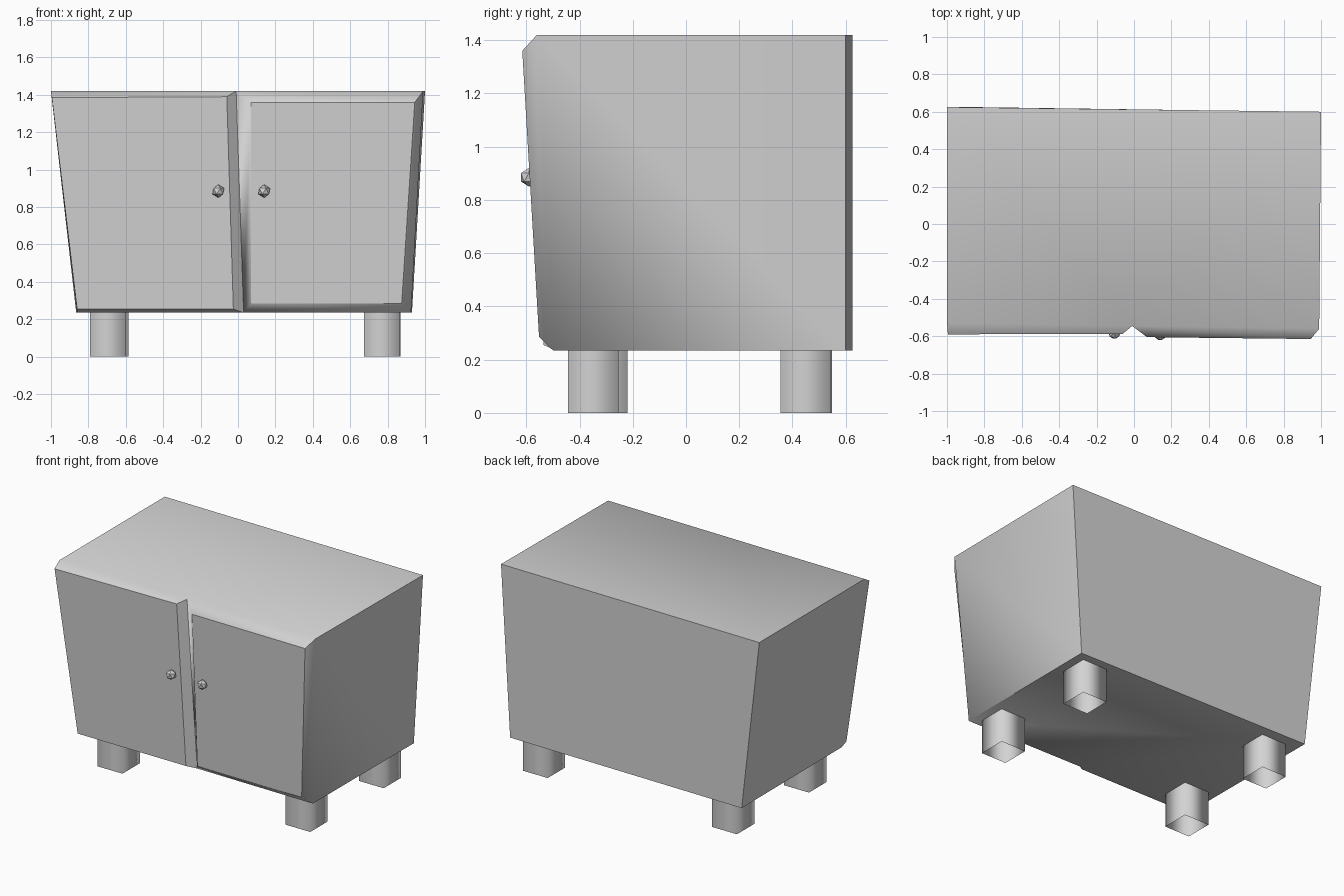
import bpy
import bmesh
import math
from mathutils import Matrix, Vector

default = bpy.data.objects.get("Cube")
if default:
    bpy.data.objects.remove(default, do_unlink=True)

grey = bpy.data.materials.new("plain grey")
grey.use_nodes = True
colour = (0.65, 0.65, 0.65, 1)
grey.diffuse_color = colour
grey.node_tree.nodes["Principled BSDF"].inputs["Base Color"].default_value = colour


def finish(name, bm):
    mesh = bpy.data.meshes.new(name)
    bm.to_mesh(mesh)
    bm.free()
    mesh.materials.append(grey)
    obj = bpy.data.objects.new(name, mesh)
    bpy.context.collection.objects.link(obj)
    return obj


# Cabinet body: tapered box whose front is split into two raised, bevelled doors
bm = bmesh.new()
TOP, BOTTOM = 1.42, 0.235


def verts(*points):
    return [bm.verts.new(p) for p in points]


back_top = verts((-1, 0.625, TOP), (1, 0.6, TOP))
back_low = verts((-0.865, 0.625, BOTTOM), (0.93, 0.6, BOTTOM))
rim_top = verts((-1, -0.53, TOP), (-0.01, -0.545, TOP), (0.99, -0.56, TOP))
rim_low = verts((-0.86, -0.48, BOTTOM), (0.03, -0.49, BOTTOM), (0.925, -0.5, BOTTOM))

# Door panels, each as top left, top right, bottom right, bottom left
panels = [
    verts((-0.995, -0.59, 1.385), (-0.06, -0.587, 1.39),
          (-0.025, -0.535, 0.255), (-0.86, -0.53, 0.255)),
    verts((0.07, -0.605, 1.36), (0.945, -0.615, 1.36),
          (0.875, -0.552, 0.285), (0.07, -0.545, 0.285)),
]

bm.faces.new(back_top + back_low[::-1])
bm.faces.new(rim_top + back_top[::-1])
bm.faces.new(rim_low + back_low[::-1])
bm.faces.new((rim_top[0], back_top[0], back_low[0], rim_low[0]))
bm.faces.new((rim_top[2], back_top[1], back_low[1], rim_low[2]))

fronts = []
for i, panel in enumerate(panels):
    fronts.append(bm.faces.new(panel))
    rim = [rim_top[i], rim_top[i + 1], rim_low[i + 1], rim_low[i]]
    for k in range(4):
        n = (k + 1) % 4
        bm.faces.new((rim[k], rim[n], panel[n], panel[k]))
bmesh.ops.recalc_face_normals(bm, faces=bm.faces[:])

# Smooth the soft bevels, keep corners and door panels crisp
for face in bm.faces:
    face.smooth = True
for edge in bm.edges:
    on_panel = any(f in fronts for f in edge.link_faces)
    edge.smooth = not on_panel and edge.calc_face_angle(0) < math.radians(62)
finish("cabinet_body", bm)


# Legs: smooth-shaded square tubes, open at the foot
def leg(name, x, y):
    bm = bmesh.new()
    height = BOTTOM + 0.01
    bmesh.ops.create_cube(
        bm, size=1,
        matrix=Matrix.Translation((x, y, height / 2)) @ Matrix.Diagonal((0.19, 0.19, height, 1)))
    bm.normal_update()
    caps = [f for f in bm.faces if abs(f.normal.z) > 0.5]
    bmesh.ops.delete(bm, geom=caps, context='FACES_ONLY')
    for f in bm.faces:
        f.smooth = True
    finish(name, bm)


leg("front_right_leg", -0.695, -0.315)
leg("front_left_leg", 0.77, -0.348)
leg("back_right_leg", -0.68, 0.453)
leg("back_left_leg", 0.775, 0.45)


# Door knobs: small faceted balls
for name, x, y in (("right_knob", -0.105, -0.582), ("left_knob", 0.14, -0.59)):
    bm = bmesh.new()
    bmesh.ops.create_icosphere(bm, subdivisions=1, radius=0.035,
                               matrix=Matrix.Translation(Vector((x, y, 0.885))))
    finish(name, bm)
